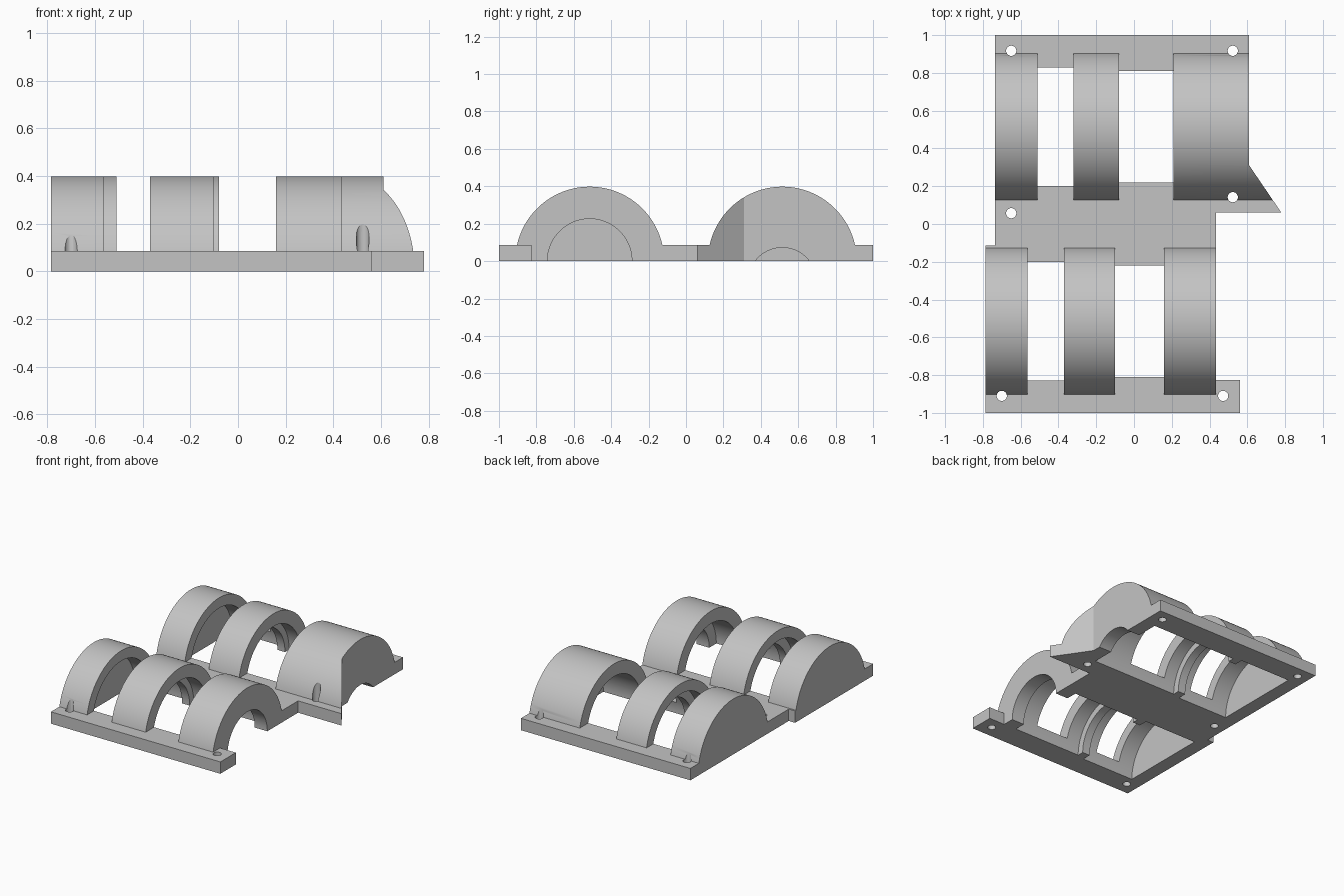
import bpy, bmesh, math
from mathutils import Vector

if "Cube" in bpy.data.objects:
    bpy.data.objects.remove(bpy.data.objects["Cube"], do_unlink=True)

THICK = 0.085     # base plate thickness
ROW_Y = 0.515     # distance of each tunnel axis from the centre line
OUTER = 0.398     # outer radius of the arches

grey = bpy.data.materials.new("plain_grey")
grey.use_nodes = True
grey.diffuse_color = (0.55, 0.55, 0.55, 1)
grey.node_tree.nodes["Principled BSDF"].inputs["Base Color"].default_value = (0.55, 0.55, 0.55, 1)


def prism(name, points, start, end, axis):
    """Extrude a 2D profile along x (profile in y, z) or z (profile in x, y)."""
    bm = bmesh.new()
    along_x = axis == "x"
    verts = [bm.verts.new((start, p, q) if along_x else (p, q, start)) for p, q in points]
    face = bm.faces.new(verts)
    ext = bmesh.ops.extrude_face_region(bm, geom=[face])
    move = Vector((end - start, 0, 0) if along_x else (0, 0, end - start))
    moved = [g for g in ext["geom"] if isinstance(g, bmesh.types.BMVert)]
    bmesh.ops.translate(bm, vec=move, verts=moved)
    bmesh.ops.recalc_face_normals(bm, faces=bm.faces)
    mesh = bpy.data.meshes.new(name)
    bm.to_mesh(mesh)
    bm.free()
    mesh.materials.append(grey)
    obj = bpy.data.objects.new(name, mesh)
    bpy.context.collection.objects.link(obj)
    return obj


def circle(cx, cy, r, count=96):
    step = math.tau / count
    return [(cx + r * math.cos(i * step), cy + r * math.sin(i * step)) for i in range(count)]


def arch_profile(cy, low=0.04):
    """Half disc whose flat underside is sunk into the plate."""
    a = math.asin(low / OUTER)
    n = 64
    angles = [a + (math.pi - 2 * a) * i / n for i in range(n + 1)]
    return [(cy + OUTER * math.cos(t), OUTER * math.sin(t)) for t in angles]


def combine(target, tool, operation):
    tool.hide_render = True
    mod = target.modifiers.new(operation.lower(), "BOOLEAN")
    mod.operation = operation
    mod.solver = "EXACT"
    mod.object = tool
    bpy.context.view_layer.objects.active = target
    bpy.ops.object.modifier_apply(modifier=mod.name)
    bpy.data.objects.remove(tool, do_unlink=True)


# Base plate with an offset front half and a pointed corner
outline = [(-0.785, -1), (0.56, -1), (0.56, -0.825), (0.435, -0.825), (0.435, 0.06),
           (0.78, 0.06), (0.61, 0.31), (0.61, 1), (-0.735, 1), (-0.735, -0.115), (-0.785, -0.115)]
body = prism("bearing_block", outline, 0, THICK, "z")

# Arches: three per row, the last back one trimmed by the plate's slanted corner
front = [(-0.785, -0.565), (-0.37, -0.10), (0.16, 0.435)]
back = [(-0.735, -0.51), (-0.32, -0.08), (0.21, 0.80)]
for side, spans in ((-1, front), (1, back)):
    for x0, x1 in spans:
        arch = prism("arch", arch_profile(side * ROW_Y), x0, x1, "x")
        if x1 > 0.7:
            combine(arch, prism("corner_trim", outline, -0.1, 0.6, "z"), "INTERSECT")
        combine(body, arch, "UNION")

# Stepped tunnels: two chambers per row, joined through a narrower ring
for side, wall, ring, end in ((-1, -0.685, -0.235, 0.335), (1, -0.635, -0.20, 0.51)):
    cy = side * ROW_Y
    for x0, x1, r in ((wall, ring - 0.03, 0.324), (ring + 0.03, end, 0.307),
                      (ring - 0.1, ring + 0.1, 0.26)):
        combine(body, prism("tunnel", circle(cy, 0, r), x0, x1, "x"), "DIFFERENCE")

# Openings in the right end walls: shaft bore in front, shallow notch at the back
combine(body, prism("shaft_bore", circle(-ROW_Y, 0, 0.226), 0.25, 0.6, "x"), "DIFFERENCE")
combine(body, prism("end_notch", circle(ROW_Y, -0.11, 0.182), 0.45, 0.75, "x"), "DIFFERENCE")

# Vertical screw holes
for x, y in ((-0.65, 0.917), (0.523, 0.917), (-0.65, 0.057),
             (0.523, 0.142), (-0.70, -0.91), (0.472, -0.91)):
    combine(body, prism("screw_hole", circle(x, y, 0.027, 32), -0.1, 0.6, "z"), "DIFFERENCE")

# Smooth curved surfaces, keeping the edges sharp
bpy.ops.object.select_all(action="DESELECT")
body.select_set(True)
bpy.context.view_layer.objects.active = body
bpy.ops.object.shade_smooth_by_angle(angle=math.radians(25))
